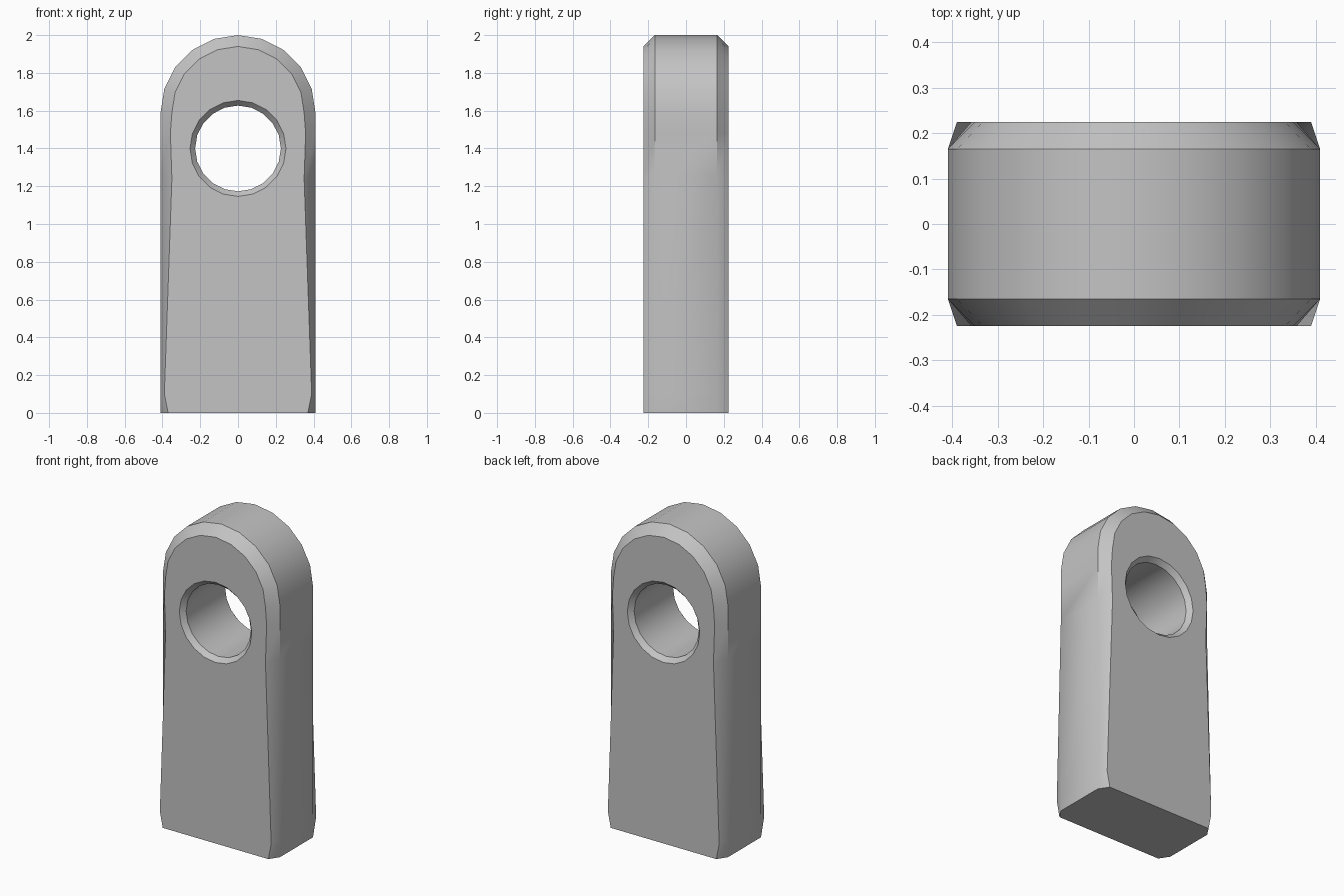
import bpy
import bmesh
from math import radians, sin, cos, tau

cube = bpy.data.objects.get("Cube")
if cube:
    bpy.data.objects.remove(cube)

# Plain grey metal
metal = bpy.data.materials.new("grey_metal")
metal.use_nodes = True
grey = (0.55, 0.55, 0.55, 1)
metal.diffuse_color = grey
metal.node_tree.nodes["Principled BSDF"].inputs["Base Color"].default_value = grey

HALF_DEPTH, BODY_DEPTH = 0.225, 0.165
HOLE_Z = 1.4


def outline(lower, radius, centre_z):
    """Mirrored tongue shape: side points from the bottom, then a round top."""
    arc = [(radius * cos(radians(a)), centre_z + radius * sin(radians(a)))
           for a in range(0, 90, 18)]
    right = lower + arc
    return right + [(0, centre_z + radius)] + [(-x, z) for x, z in reversed(right)]


def circle(radius, sides=20):
    return [(radius * sin(tau * i / sides), HOLE_Z + radius * cos(tau * i / sides))
            for i in range(sides)]


def tube(bm, sections):
    """Skin a series of (profile, y) rings and return the rings."""
    rings = [[bm.verts.new((x, y, z)) for x, z in pts] for pts, y in sections]
    for a, b in zip(rings, rings[1:]):
        for i in range(len(a)):
            j = (i + 1) % len(a)
            bm.faces.new((a[i], a[j], b[j], b[i]))
    return rings


def ring_edges(bm, ring):
    return [bm.edges.get((ring[i - 1], ring[i])) for i in range(len(ring))]


body = outline([(0.41, 0), (0.41, 0.1), (0.41, 1.26), (0.41, 1.48)], 0.41, 1.59)
face = outline([(0.37, 0), (0.39, 0.1), (0.35, 1.24), (0.358, 1.48)], 0.35, 1.59)

bm = bmesh.new()
# Chamfered outer body
outer = tube(bm, [(face, -HALF_DEPTH), (body, -BODY_DEPTH),
                  (body, BODY_DEPTH), (face, HALF_DEPTH)])
# Through hole with countersunk rims
rim, bore = circle(0.254), circle(0.227)
inner = tube(bm, [(rim, -HALF_DEPTH), (bore, -HALF_DEPTH + 0.03),
                  (bore, HALF_DEPTH - 0.03), (rim, HALF_DEPTH)])
# Flat front and back faces around the hole
for k, direction in ((0, -1), (-1, 1)):
    bmesh.ops.triangle_fill(
        bm, use_beauty=True, normal=(0, direction, 0),
        edges=ring_edges(bm, outer[k]) + ring_edges(bm, inner[k]))
bmesh.ops.recalc_face_normals(bm, faces=bm.faces[:])

mesh = bpy.data.meshes.new("lug_body")
bm.to_mesh(mesh)
bm.free()
mesh.materials.append(metal)
lug = bpy.data.objects.new("lug_body", mesh)
bpy.context.collection.objects.link(lug)

# Smooth rounded walls, crisp chamfers
bpy.ops.object.select_all(action='DESELECT')
lug.select_set(True)
bpy.context.view_layer.objects.active = lug
bpy.ops.object.shade_smooth_by_angle(angle=radians(35))
